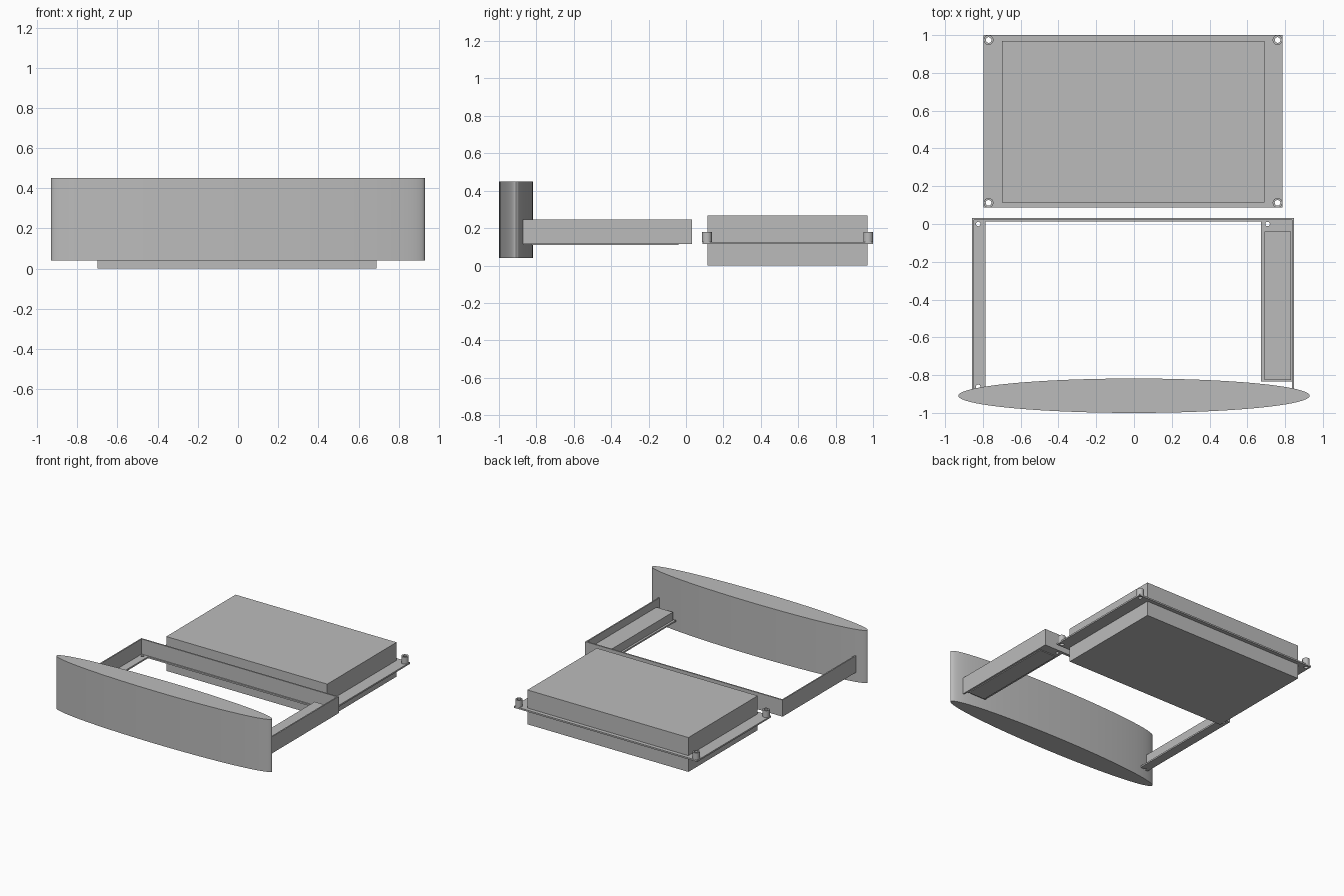
import bpy, bmesh, math

if "Cube" in bpy.data.objects:
    bpy.data.objects.remove(bpy.data.objects["Cube"])

grey = bpy.data.materials.new("plain grey")
grey.diffuse_color = (0.5, 0.5, 0.5, 1)
grey.use_nodes = True
grey.node_tree.nodes["Principled BSDF"].inputs["Base Color"].default_value = grey.diffuse_color


def make(name, bm):
    me = bpy.data.meshes.new(name)
    bmesh.ops.recalc_face_normals(bm, faces=bm.faces)
    bm.to_mesh(me)
    bm.free()
    ob = bpy.data.objects.new(name, me)
    me.materials.append(grey)
    bpy.context.collection.objects.link(ob)
    return ob


def box(name, x, y, z):
    bm = bmesh.new()
    bmesh.ops.create_cube(bm, size=1)
    for v in bm.verts:
        v.co = [(a + b) / 2 + c * (b - a) for c, (a, b) in zip(v.co, (x, y, z))]
    return make(name, bm)


def tube(name, cx, cy, r, ri, z0, z1, n=24):
    bm = bmesh.new()
    rings = []
    for rad, z in ((r, z0), (r, z1), (ri, z1), (ri, z0)):
        rings.append([bm.verts.new((cx + rad * math.cos(2 * math.pi * i / n),
                                    cy + rad * math.sin(2 * math.pi * i / n), z)) for i in range(n)])
    for k in range(4):
        a, b = rings[k], rings[(k + 1) % 4]
        for i in range(n):
            bm.faces.new((a[i], a[(i + 1) % n], b[(i + 1) % n], b[i]))
    return smooth(make(name, bm))


def smooth(ob):
    bpy.ops.object.select_all(action='DESELECT')
    ob.select_set(True)
    bpy.context.view_layer.objects.active = ob
    bpy.ops.object.shade_smooth_by_angle(angle=math.radians(30))
    return ob


def drill(ob, spots, r):
    # round holes straight through a thin plate
    for cx, cy in spots:
        bm = bmesh.new()
        bmesh.ops.create_cone(bm, cap_ends=True, segments=24, radius1=r, radius2=r, depth=0.1)
        bmesh.ops.translate(bm, verts=bm.verts, vec=(cx, cy, 0.12))
        cutter = make("hole_cutter", bm)
        cutter.hide_render = True
        cutter.hide_set(True)
        mod = ob.modifiers.new("hole", 'BOOLEAN')
        mod.operation = 'DIFFERENCE'
        mod.solver = 'EXACT'
        mod.object = cutter


# Curved front panel with an elliptical outline
bm = bmesh.new()
bmesh.ops.create_cone(bm, cap_ends=True, segments=96, radius1=1, radius2=1, depth=1)
for v in bm.verts:
    v.co = (v.co.x * 0.93, v.co.y * 0.091 - 0.909, 0.245 + v.co.z * 0.41)
smooth(make("front_panel", bm))

# Rear unit: body above and below a mounting plate
box("unit_upper_body", (-0.7, 0.69), (0.115, 0.97), (0.125, 0.268))
box("unit_lower_body", (-0.7, 0.69), (0.115, 0.97), (0, 0.116))
corners = [(x, y) for x in (-0.77, 0.76) for y in (0.112, 0.974)]
plate = box("mounting_plate", (-0.797, 0.787), (0.087, 1.0), (0.115, 0.127))
drill(plate, corners, 0.015)
for cx, cy in corners:
    tube("standoff", cx, cy, 0.026, 0.015, 0.126, 0.18)

# Frame walls
Z = (0.115, 0.245)
box("frame_back_wall", (-0.857, 0.847), (0.022, 0.033), Z)
box("frame_left_wall", (-0.857, -0.847), (-0.875, 0.033), Z)
box("frame_right_wall", (0.837, 0.847), (-0.875, 0.033), Z)

# Frame floor ledges with screw holes
F = (0.115, 0.127)
left = box("left_ledge", (-0.857, -0.785), (-0.875, 0.033), F)
drill(left, [(-0.825, 0.0), (-0.825, -0.862)], 0.012)
right = box("right_ledge", (0.673, 0.847), (-0.835, 0.033), F)
drill(right, [(0.707, 0.0)], 0.012)
box("back_ledge", (-0.785, 0.673), (0.012, 0.033), F)

# Long block seated in the right arm
box("arm_block", (0.69, 0.832), (-0.825, -0.04), (0.109, 0.19))
